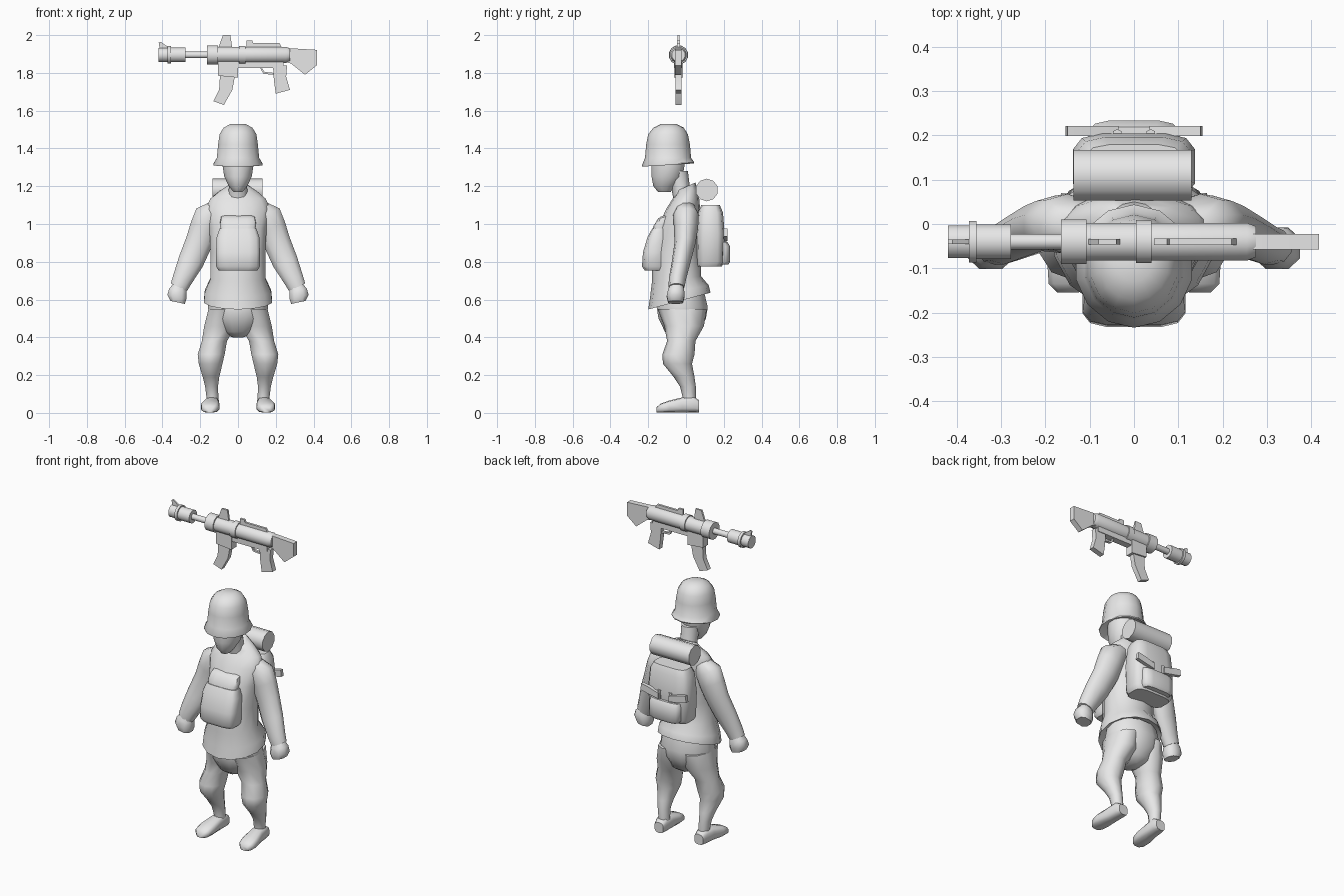
import bpy, bmesh, math
from mathutils import Vector

grey = bpy.data.materials.new("plain_grey")
grey.diffuse_color = (0.8, 0.8, 0.8, 1)
X, Y, Z = Vector((1, 0, 0)), Vector((0, 1, 0)), Vector((0, 0, 1))


def finish(name, bm, angle=40, mirror=False):
    bmesh.ops.recalc_face_normals(bm, faces=bm.faces)
    me = bpy.data.meshes.new(name)
    bm.to_mesh(me)
    bm.free()
    ob = bpy.data.objects.new(name, me)
    bpy.context.collection.objects.link(ob)
    me.materials.append(grey)
    if mirror:
        ob.modifiers.new("mirror", 'MIRROR').use_mirror_merge = False
    bpy.ops.object.select_all(action='DESELECT')
    ob.select_set(True)
    bpy.context.view_layer.objects.active = ob
    bpy.ops.object.shade_smooth_by_angle(angle=math.radians(angle))
    return ob


def loft(name, rings, n=12, u=X, v=Y, power=1.0, tilt=(), angle=40, mirror=False):
    """Skin rings of (x, y, z, half size u, half size v); tilt raises z with local y."""
    bm = bmesh.new()
    rows = []
    for k, (x, y, z, a, b) in enumerate(rings):
        row = []
        for i in range(n):
            t = 2 * math.pi * (i + 0.5) / n
            c, s = math.cos(t), math.sin(t)
            p = u * a * math.copysign(abs(c) ** power, c) + v * b * math.copysign(abs(s) ** power, s)
            if k < len(tilt):
                p.z += tilt[k] * p.y
            row.append(bm.verts.new(Vector((x, y, z)) + p))
        rows.append(row)
    for r, q in zip(rows, rows[1:]):
        for i in range(n):
            j = (i + 1) % n
            bm.faces.new((r[i], r[j], q[j], q[i]))
    bm.faces.new(rows[0])
    bm.faces.new(rows[-1])
    return finish(name, bm, angle, mirror)


def plate(name, outline, y, half):
    """Extrude an x-z outline to both sides of depth y."""
    bm = bmesh.new()
    f = bm.faces.new([bm.verts.new((x, y - half, z)) for x, z in outline])
    ext = bmesh.ops.extrude_face_region(bm, geom=[f])
    bmesh.ops.translate(bm, vec=(0, 2 * half, 0),
                        verts=[e for e in ext['geom'] if isinstance(e, bmesh.types.BMVert)])
    return finish(name, bm, 30)


# Head, neck and helmet
loft("head", [(0, -.115, 1.17, .025, .035), (0, -.115, 1.20, .05, .06), (0, -.10, 1.25, .075, .085),
              (0, -.095, 1.31, .085, .09), (0, -.095, 1.40, .085, .09)])
loft("neck", [(0, -.01, 1.10, .06, .05), (0, -.03, 1.20, .05, .05), (0, -.05, 1.28, .055, .06)], 10)
loft("helmet", [(0, -.095, 1.34, .10, .105), (0, -.095, 1.312, .132, .137), (0, -.095, 1.318, .134, .139),
                (0, -.095, 1.35, .115, .122), (0, -.095, 1.42, .108, .116), (0, -.095, 1.475, .10, .105),
                (0, -.092, 1.51, .078, .08), (0, -.09, 1.53, .04, .04)], 14, tilt=(0, .06, .06), angle=50)

# Jacket with flared tilted hem and raised collar
loft("jacket", [(0, -.03, .62, .14, .12), (0, -.035, .592, .185, .165), (0, -.035, .645, .18, .155),
                (0, -.05, .71, .15, .13), (0, -.05, .85, .15, .13), (0, -.035, .98, .155, .115),
                (0, -.015, 1.08, .175, .09), (0, 0, 1.135, .15, .07), (0, .005, 1.17, .105, .055),
                (0, -.005, 1.195, .06, .055)], 14,
     tilt=(.25, .27, .2, .1, 0, 0, 0, 0, .2, .45), angle=50)

# Trousers seat and legs
loft("seat", [(0, -.02, .40, .03, .05), (0, -.02, .43, .10, .095), (0, -.02, .50, .155, .13),
              (0, -.02, .56, .165, .14), (0, -.02, .64, .15, .12)], 12, angle=60)
loft("legs", [(.085, -.02, .55, .075, .13), (.095, -.01, .46, .088, .105), (.125, -.025, .38, .07, .075),
              (.142, -.04, .31, .075, .085), (.145, -.045, .26, .066, .077), (.143, -.01, .19, .046, .055),
              (.14, .01, .14, .036, .042), (.135, .018, .08, .033, .035), (.135, .018, .02, .033, .035)],
     10, angle=60, mirror=True)
loft("boots", [(.135, .07, .035, .03, .032), (.137, .04, .045, .038, .042), (.14, -.02, .042, .04, .04),
               (.147, -.09, .033, .05, .032), (.149, -.135, .025, .045, .024), (.149, -.155, .016, .025, .014)],
     10, X, Z, .65, angle=50, mirror=True)

# Sleeves and fists
arm_u = Vector((.9, 0, .42))
loft("sleeves", [(.10, .0, 1.09, .06, .05), (.15, .0, 1.05, .082, .068), (.178, .0, .98, .082, .064),
                 (.208, -.005, .90, .076, .056), (.25, -.025, .80, .072, .05), (.293, -.045, .71, .057, .046),
                 (.313, -.05, .665, .05, .042)], 10, arm_u, Y, angle=50, mirror=True)
loft("fists", [(.306, -.05, .685, .032, .03), (.318, -.052, .65, .05, .045), (.323, -.055, .615, .056, .05),
               (.32, -.055, .585, .042, .042)], 8, Vector((.97, 0, .2)), Y, .8, angle=50, mirror=True)

# Chest pouches
loft("chest_pouch", [(0, -.165, .755, .105, .055), (0, -.168, .775, .118, .066), (0, -.165, .85, .118, .064),
                     (0, -.15, .93, .115, .055), (0, -.14, .975, .10, .04)], 12, power=.5, angle=45)
loft("upper_pouch", [(0, -.135, .96, .09, .045), (0, -.13, 1.0, .097, .045), (0, -.12, 1.035, .09, .03),
                     (0, -.115, 1.045, .07, .02)], 12, power=.5, tilt=(.3,) * 4, angle=45)

# Backpack, pocket, bedroll and straps
loft("backpack", [(0, .125, .775, .12, .065), (0, .13, .80, .135, .073), (0, .13, .95, .14, .076),
                  (0, .13, 1.06, .13, .067), (0, .13, 1.10, .11, .05)], 12, power=.5, angle=45)
loft("back_pocket", [(0, .18, .785, .09, .045), (0, .18, .80, .105, .055), (0, .18, .88, .105, .055),
                     (0, .175, .905, .10, .045)], 12, power=.5, angle=45)
loft("bedroll", [(-.136, .11, 1.18, .06, .06), (.13, .11, 1.18, .06, .06)], 10, Y, Z, angle=45)
for s, side in ((-1, "left"), (1, "right")):
    plate(side + "_strap", [(s * .035, .91), (s * .11, .925), (s * .155, .935),
                            (s * .15, .975), (s * .10, .965), (s * .035, .945)], .21, .011)
    loft(side + "_strap_knob", [(s * .038, .205, .90, .011, .009), (s * .038, .205, .96, .011, .009)], 6)

# Rifle barrel, collars and receiver
GY, GZ = -.04, 1.895
barrel = [(-.42, .038), (-.372, .038), (-.372, .048), (-.355, .048), (-.355, .04), (-.277, .04),
          (-.277, .018), (-.165, .018), (-.165, .052), (-.107, .052), (-.107, .044), (.005, .044),
          (.005, .05), (.04, .05), (.04, .044), (.255, .044), (.275, .036)]
loft("rifle_body", [(x, GY, GZ, r, r) for x, r in barrel], 12, Y, Z, angle=40)

# Rifle stock, grip, magazine, trigger guard and sights
gun_plates = {
    "stock": ([(.24, 1.925), (.28, 1.93), (.417, 1.922), (.417, 1.84), (.355, 1.79), (.28, 1.85), (.24, 1.86)], .017),
    "under_rail": ([(.0, 1.86), (.24, 1.86), (.24, 1.825), (.0, 1.825)], .02),
    "grip": ([(.185, 1.84), (.26, 1.84), (.255, 1.78), (.275, 1.71), (.20, 1.69), (.19, 1.76)], .016),
    "magazine_well": ([(-.105, 1.86), (0, 1.86), (0, 1.775), (-.105, 1.785)], .024),
    "magazine": ([(-.095, 1.79), (-.015, 1.79), (-.03, 1.71), (-.075, 1.63), (-.13, 1.65), (-.10, 1.71)], .015),
    "trigger_guard": ([(.115, 1.83), (.135, 1.795), (.19, 1.79), (.19, 1.80), (.14, 1.805), (.125, 1.83)], .008),
    "front_fin": ([(-.105, 1.93), (-.03, 1.93), (-.04, 2.0), (-.08, 2.0)], .006),
    "top_rail": ([(.045, 1.93), (.235, 1.93), (.22, 1.957), (.08, 1.957), (.075, 1.972), (.045, 1.972)], .007),
    "muzzle_sight": ([(-.415, 1.93), (-.36, 1.93), (-.41, 1.965), (-.42, 1.96)], .005),
}
for part, (outline, half) in gun_plates.items():
    plate("rifle_" + part, outline, GY, half)
